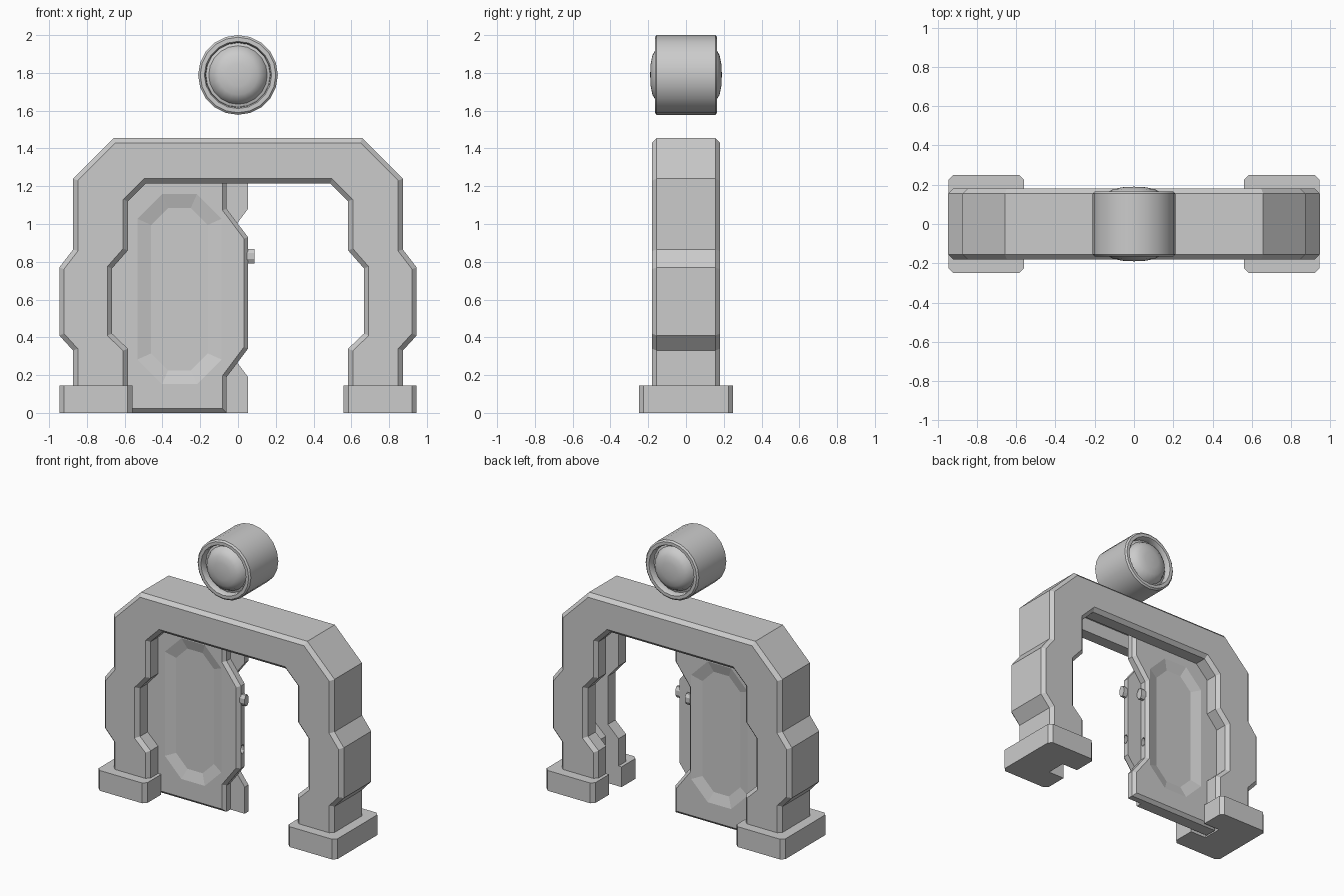
import bpy, bmesh
from math import pi, cos, sin, radians
from mathutils import Matrix

if "Cube" in bpy.data.objects:
    bpy.data.objects.remove(bpy.data.objects["Cube"])


def finish(bm, name):
    bmesh.ops.recalc_face_normals(bm, faces=bm.faces)
    me = bpy.data.meshes.new(name)
    bm.to_mesh(me)
    bm.free()
    ob = bpy.data.objects.new(name, me)
    bpy.context.collection.objects.link(ob)
    return ob


def loft(name, a, ya, b, yb, bevel=0.0, ends=(True, True)):
    """Solid between outline a at y=ya and outline b at y=yb (x, z points)."""
    bm = bmesh.new()
    va = [bm.verts.new((x, ya, z)) for x, z in a]
    vb = [bm.verts.new((x, yb, z)) for x, z in b]
    caps = [bm.faces.new(va), bm.faces.new(vb[::-1])]
    for i in range(len(a)):
        j = (i + 1) % len(a)
        bm.faces.new((va[j], va[i], vb[i], vb[j]))
    bmesh.ops.recalc_face_normals(bm, faces=bm.faces)
    if bevel:
        edges = {e for f, on in zip(caps, ends) if on for e in f.edges}
        bmesh.ops.bevel(bm, geom=list(edges), offset=bevel, segments=1,
                        affect='EDGES', offset_type='OFFSET')
    return finish(bm, name)


def prism(name, pts, y0, y1, bevel=0.0, ends=(True, True)):
    return loft(name, pts, y0, pts, y1, bevel, ends)


def cut(ob, cutter, keep=False):
    m = ob.modifiers.new("cut", 'BOOLEAN')
    m.operation, m.solver, m.object = 'DIFFERENCE', 'EXACT', cutter
    bpy.context.view_layer.objects.active = ob
    bpy.ops.object.modifier_apply(modifier=m.name)
    if not keep:
        bpy.data.objects.remove(cutter)


def flip(pts):
    return [(-x, z) for x, z in reversed(pts)]


def rod(name, x0, x1, y, z, r, ry):
    bm = bmesh.new()
    bmesh.ops.create_cone(bm, cap_ends=True, segments=8, radius1=1, radius2=1, depth=1)
    bm.transform(Matrix.Translation(((x0 + x1) / 2, y, z))
                 @ Matrix.Diagonal((x1 - x0, ry, r, 1))
                 @ Matrix.Rotation(pi / 2, 4, 'Y') @ Matrix.Rotation(pi / 8, 4, 'Z'))
    return finish(bm, name)


# Arch frame with chamfered front and back outlines
outer = [(.873, .12), (.873, .33), (.946, .41), (.946, .77),
         (.873, .865), (.873, 1.24), (.658, 1.455)]
inner = [(.583, .12), (.583, .34), (.667, .42), (.667, .765),
         (.583, .86), (.583, 1.12), (.488, 1.215)]
arch = prism("arch_frame", outer + flip(outer) + flip(inner)[::-1] + inner[::-1],
             -.18, .18, .025)

# Feet with chamfered corners
feet = []
for s, name in ((-1, "left_foot"), (1, "right_foot")):
    bm = bmesh.new()
    bmesh.ops.create_cube(bm, size=1)
    bm.transform(Matrix.Translation((s * .752, 0, .0725)) @ Matrix.Diagonal((.386, .5, .145, 1)))
    up = [e for e in bm.edges if abs(e.verts[0].co.z - e.verts[1].co.z) > .1]
    bmesh.ops.bevel(bm, geom=up, offset=.025, segments=1, affect='EDGES')
    feet.append(finish(bm, name))

# Door groove through the feet and around the inside of the arch
groove = [(.685, -.05), (.685, .33), (.77, .41), (.77, .77),
          (.685, .865), (.685, 1.16), (.53, 1.315)]
slot = prism("groove_cutter", groove + flip(groove), -.07, .07)
for ob in feet:
    cut(ob, slot, keep=True)
cut(arch, slot)


# Sliding door: two interlocking layers with recessed octagonal panels
def octagon(x, z, w, h, c):
    return [(x - w, z - h + c), (x - w + c, z - h), (x + w - c, z - h), (x + w, z - h + c),
            (x + w, z + h - c), (x + w - c, z + h), (x - w + c, z + h), (x - w, z + h - c)]


left_edge = [(-x + .012, max(z, 0) - (.012 if z > 1 else 0)) for x, z in groove]
top_z = left_edge[-1][1]
tongue = [(-.06, top_z), (-.06, 1.08), (.053, .93), (.053, .34), (-.06, .19), (-.06, 0)]
tabs = [(.053, top_z), (.053, 1.08), (-.06, .93), (-.06, .34), (.053, .19), (.053, 0)]
for name, edge, s, x in (("door_front", tongue, -1, .053), ("door_back", tabs, 1, -.06)):
    layer = prism(name, left_edge + edge, s * .065, 0, .022, (True, False))
    cut(layer, loft("recess_cutter",
                    octagon(-.31, .655, .24, .52, .14), s * .07,
                    octagon(-.31, .655, .15, .43, .09), s * .043))
    # Locking peg above, matching socket below
    cut(layer, rod("socket_cutter", x - .035, x + .02, s * .024, .47, .035, .018))
    rod(name + "_peg", x - .01, x + .034, s * .026, .83, .042, .025)

# Floating lamp: drum with recessed rims and domed lenses, lathed about y
half = [(.06, .187), (.105, .178), (.138, .158), (.155, .125), (.17, .12),
        (.172, .155), (.178, .165), (.2, .165), (.211, .155)]
prof = half + [(r, -y) for r, y in reversed(half)]
bm = bmesh.new()
n = 20
rings = [[bm.verts.new((r * sin(2 * pi * i / n), y, 1.789 + r * cos(2 * pi * i / n)))
          for i in range(n)] for r, y in prof]
for a, b in zip(rings, rings[1:]):
    for i in range(n):
        j = (i + 1) % n
        bm.faces.new((a[i], a[j], b[j], b[i]))
for ring, y in ((rings[0], .19), (rings[-1], -.19)):
    tip = bm.verts.new((0, y, 1.789))
    for i in range(n):
        bm.faces.new((ring[i], ring[(i + 1) % n], tip))
lamp = finish(bm, "lamp_drum")
bpy.ops.object.select_all(action='DESELECT')
lamp.select_set(True)
bpy.context.view_layer.objects.active = lamp
bpy.ops.object.shade_smooth_by_angle(angle=radians(35))
